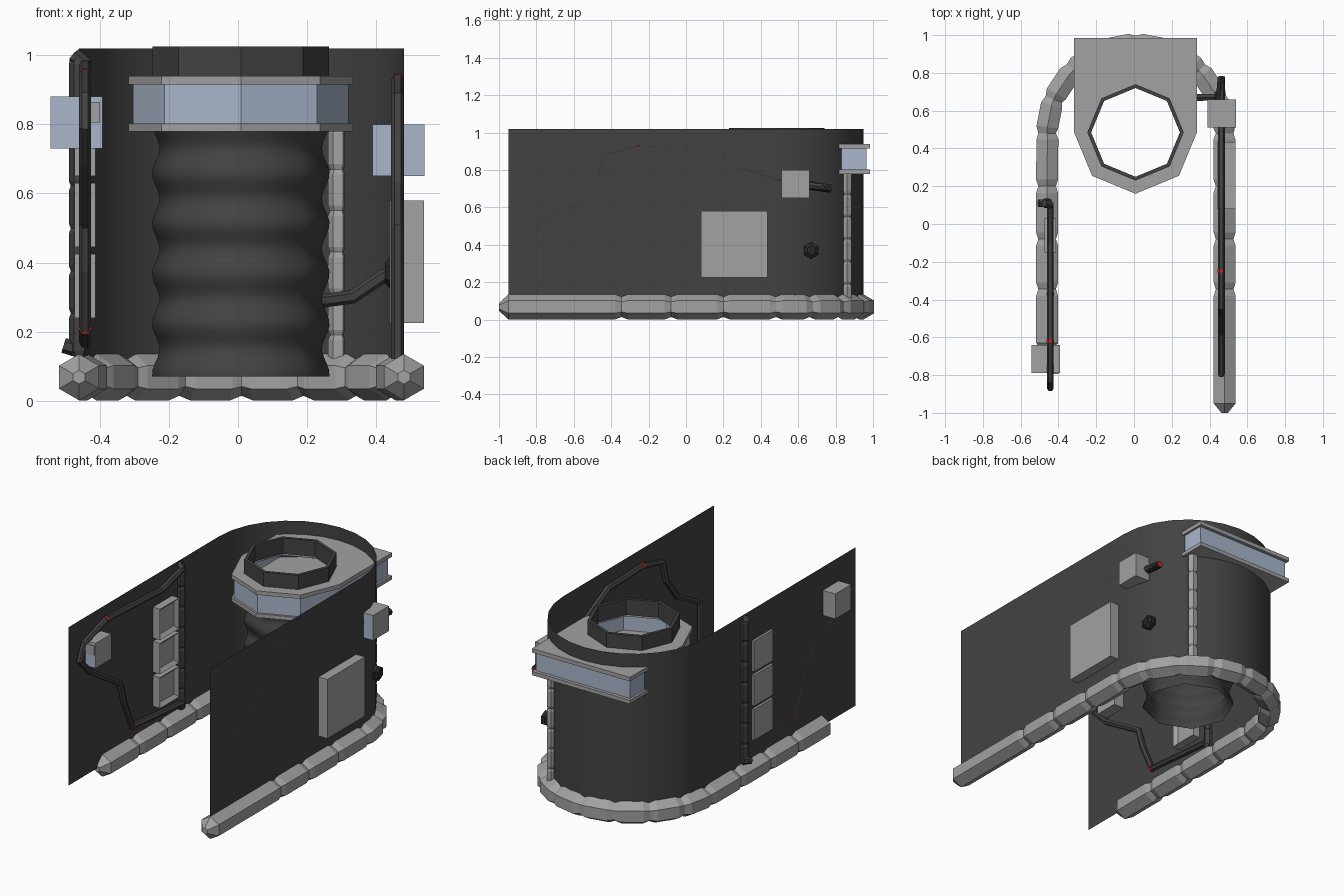
import bpy, bmesh, math
from mathutils import Vector

if "Cube" in bpy.data.objects:
    bpy.data.objects.remove(bpy.data.objects["Cube"])

def mat(name, c):
    m = bpy.data.materials.new(name)
    m.diffuse_color = (*c, 1)
    m.use_nodes = True
    m.node_tree.nodes["Principled BSDF"].inputs["Base Color"].default_value = m.diffuse_color
    return m

DARK = mat("dark_charcoal", (0.055, 0.055, 0.055))
GREY = mat("mid_grey", (0.36, 0.36, 0.36))
BLUE = mat("pale_steel_blue", (0.40, 0.47, 0.60))
BLACK = mat("near_black", (0.02, 0.02, 0.02))
RED = mat("red", (0.6, 0.02, 0.02))

def finish(name, bm, mats, smooth=False, normals=True):
    if normals:
        bmesh.ops.recalc_face_normals(bm, faces=bm.faces)
    me = bpy.data.meshes.new(name)
    bm.to_mesh(me)
    bm.free()
    for m in mats:
        me.materials.append(m)
    for p in me.polygons:
        p.use_smooth = smooth
    ob = bpy.data.objects.new(name, me)
    bpy.context.collection.objects.link(ob)
    return ob

def loft(bm, rings, closed=True):
    for a, b in zip(rings, rings[1:]):
        n = len(a)
        for i in range(n if closed else n - 1):
            j = (i + 1) % n
            bm.faces.new((a[i], a[j], b[j], b[i]))

def sweep(name, pts, radii, sides, mats, ref, phase=0.0):
    """Tube along points; end caps take the last material."""
    pts = [Vector(p) for p in pts]
    if not isinstance(radii, list):
        radii = [radii] * len(pts)
    bm = bmesh.new()
    ref = Vector(ref)
    rings = []
    for i, p in enumerate(pts):
        d0 = (p - pts[i - 1]).normalized() if i else Vector()
        d1 = (pts[i + 1] - p).normalized() if i < len(pts) - 1 else Vector()
        t = (d0 + d1).normalized()
        s = t.cross(ref).normalized()
        u = s.cross(t)
        rings.append([bm.verts.new(p + radii[i] * (
            u * math.cos(phase + k * math.tau / sides) +
            s * math.sin(phase + k * math.tau / sides))) for k in range(sides)])
    loft(bm, rings)
    for r in (rings[0], rings[-1]):
        bm.faces.new(r).material_index = len(mats) - 1
    return finish(name, bm, mats)

def box(name, lo, hi, mats, front_mat=0):
    bm = bmesh.new()
    bmesh.ops.create_cube(bm, size=1)
    for v in bm.verts:
        v.co = [lo[i] + (v.co[i] + 0.5) * (hi[i] - lo[i]) for i in range(3)]
    bm.normal_update()
    for f in bm.faces:
        if f.normal.y < -0.9:
            f.material_index = front_mat
    return finish(name, bm, mats)

CX, CY, R = 0.01, 0.48, 0.47   # centre of the rounded back

def arc(a, r=R):
    return CX + r * math.cos(a), CY + r * math.sin(a)

# U-shaped sheet wall
path = [(CX + R, -0.95)] + [arc(math.pi * i / 14) for i in range(15)] + [(CX - R, -0.95)]
bm = bmesh.new()
loft(bm, [[bm.verts.new((x, y, z)) for x, y in path] for z in (0.07, 1.02)], closed=False)
finish("wall", bm, [DARK], smooth=True)

# Beaded base tube following the wall, right side longer than left
pts, rad = [], []
def add(x, y, r):
    pts.append((x, y, 0.068))
    rad.append(r)
add(CX + R, -1.0, 0.02)
add(CX + R, -0.95, 0.067)
for y in (-0.345, -0.08, 0.2):
    for d, r in ((-0.035, 0.067), (0, 0.054), (0.035, 0.067)):
        add(CX + R, y + d, r)
for i in range(9):
    for d, r in ((-0.07, 0.067), (0, 0.054), (0.07, 0.067)):
        add(*arc(math.pi * i / 8 + d), r)
for y in (0.2, -0.08, -0.345):
    for d, r in ((0.035, 0.067), (0, 0.054), (-0.035, 0.067)):
        add(CX - R, y + d, r)
add(CX - R, -0.63, 0.067)
add(CX - R, -0.68, 0.02)
sweep("base_tube", pts, rad, 6, [GREY], (0, 0, 1))

# Bellows column and upper ring
KX, KY = 0.008, 0.485
def octagon(bm, r, z):
    return [bm.verts.new((KX + r * math.cos(k * math.pi / 4),
                          KY + r * math.sin(k * math.pi / 4), z)) for k in range(8)]
bm = bmesh.new()
zs = [0.07 + 0.72 * i / 40 for i in range(41)]
loft(bm, [octagon(bm, 0.246 - 0.011 * math.cos((z - 0.15) / 0.145 * math.tau), z) for z in zs])
finish("bellows_column", bm, [DARK], smooth=True)
bm = bmesh.new()
loft(bm, [octagon(bm, 0.255, 0.93), octagon(bm, 0.255, 1.025),
          octagon(bm, 0.235, 1.025), octagon(bm, 0.235, 0.93)])
finish("upper_ring", bm, [DARK])

# Beam collar: two pierced flanges and a recessed web
def collar_plan(r, back):
    half = [(KX + r * math.cos(a), KY + r * math.sin(a))
            for a in (math.pi + k * math.pi / 4 for k in range(5))]
    return [(KX - r, back)] + half + [(KX + r, back)]

for name, z0, z1 in (("lower_flange", 0.78, 0.803), ("upper_flange", 0.916, 0.94)):
    bm = bmesh.new()
    outer = [bm.verts.new((x, y, z0)) for x, y in collar_plan(0.325, 0.985)]
    edges = []
    for loop in (outer, octagon(bm, 0.245, z0)):
        edges += [bm.edges.new((loop[i - 1], loop[i])) for i in range(len(loop))]
    bmesh.ops.triangle_fill(bm, edges=edges, use_beauty=True)
    ext = bmesh.ops.extrude_face_region(bm, geom=bm.faces[:])
    bmesh.ops.translate(bm, vec=(0, 0, z1 - z0),
                        verts=[g for g in ext["geom"] if isinstance(g, bmesh.types.BMVert)])
    finish(name, bm, [GREY])
bm = bmesh.new()
loft(bm, [[bm.verts.new((x, y, z)) for x, y in collar_plan(0.312, 0.965)] for z in (0.80, 0.92)])
finish("collar_web", bm, [BLUE])

# Boxes set through the walls
box("left_box", (-0.543, -0.79, 0.73), (-0.392, -0.64, 0.88), [GREY, BLUE], 1)
box("left_box_plate", (-0.445, -0.795, 0.805), (-0.40, -0.788, 0.865), [GREY])
box("right_box", (0.39, 0.51, 0.65), (0.54, 0.66, 0.80), [GREY, BLUE], 1)
box("side_cabinet", (0.44, 0.08, 0.225), (0.538, 0.435, 0.58), [GREY])

# Three framed panels in the left wall
for i in range(3):
    z = 0.24 + i * 0.205
    p = box("wall_panel_%d" % (i + 1), (-0.474, -0.15, z), (-0.412, 0.03, z + 0.185), [GREY])
    bm = bmesh.new()
    bm.from_mesh(p.data)
    bm.normal_update()
    face = [f for f in bm.faces if f.normal.x > 0.9]
    bmesh.ops.inset_region(bm, faces=face, thickness=0.03, depth=-0.02)
    bm.to_mesh(p.data)
    bm.free()

# Grey beaded strip at the back right
def beaded(name, x, y, z0, z1, n, r, m):
    pts, rad = [], []
    for i in range(n):
        a, b = z0 + (z1 - z0) * i / n, z0 + (z1 - z0) * (i + 1) / n
        pts += [(x, y, a), (x, y, a + 0.015), (x, y, b - 0.015)]
        rad += [r * 0.8, r, r]
    sweep(name, pts + [(x, y, z1)], rad + [r * 0.8], 6, [m], (1, 0, 0))
beaded("back_strip", 0.29, 0.86, 0.07, 0.79, 6, 0.029, GREY)

# Vertical pipe through the left wall, with foot
beaded("left_pipe", -0.46, 0.11, 0.13, 0.99, 7, 0.03, DARK)
sweep("left_pipe_foot", [(-0.44, 0.11, 0.14), (-0.505, 0.11, 0.16)], 0.022, 6, [DARK], (0, 0, 1))
sweep("left_pipe_top", [(-0.44, 0.10, 0.97), (-0.475, 0.11, 1.0)], 0.022, 6, [DARK], (0, 0, 1))

# Cables running along both walls
left = [(0.11, 0.975), (-0.09, 0.92), (-0.62, 0.945), (-0.83, 0.88), (-0.87, 0.79),
        (-0.77, 0.69), (-0.486, 0.51), (-0.448, 0.38), (-0.37, 0.21), (0.10, 0.17)]
sweep("left_cable", [(-0.443, y, z) for y, z in left], 0.018, 6, [DARK, RED], (1, 0, 0))
right = [(0.78, 0.70), (0.48, 0.75), (0.3, 0.81), (0.08, 0.92), (-0.25, 0.93), (-0.44, 0.88),
         (-0.47, 0.76), (-0.58, 0.62), (-0.795, 0.5), (-0.795, 0.12)]
sweep("right_cable", [(0.462, y, z) for y, z in right], 0.0185, 6, [DARK, RED], (1, 0, 0))

# Small red bands at cable joints
for x, y, z in ((-0.443, -0.62, 0.945), (-0.443, -0.37, 0.21), (0.462, -0.25, 0.93)):
    sweep("cable_band", [(x, y - 0.008, z), (x, y + 0.008, z)], 0.0195, 6, [RED], (1, 0, 0))

# Feed pipe from the column to a knob outside the wall
sweep("feed_pipe", [(0.19, 0.62, 0.29), (0.25, 0.65, 0.29), (0.33, 0.67, 0.30),
                    (0.42, 0.67, 0.36), (0.46, 0.67, 0.37)], 0.02, 6, [DARK, RED], (0, 0, 1))
sweep("feed_knob", [(0.425, 0.67, 0.37), (0.44, 0.67, 0.37), (0.465, 0.67, 0.37), (0.478, 0.67, 0.37)],
      [0.03, 0.045, 0.045, 0.025], 6, [BLACK], (0, 0, 1))
# Nozzle behind the right box
sweep("box_nozzle", [(0.45, 0.64, 0.72), (0.462, 0.775, 0.70)], 0.022, 6, [BLACK], (0, 0, 1))
